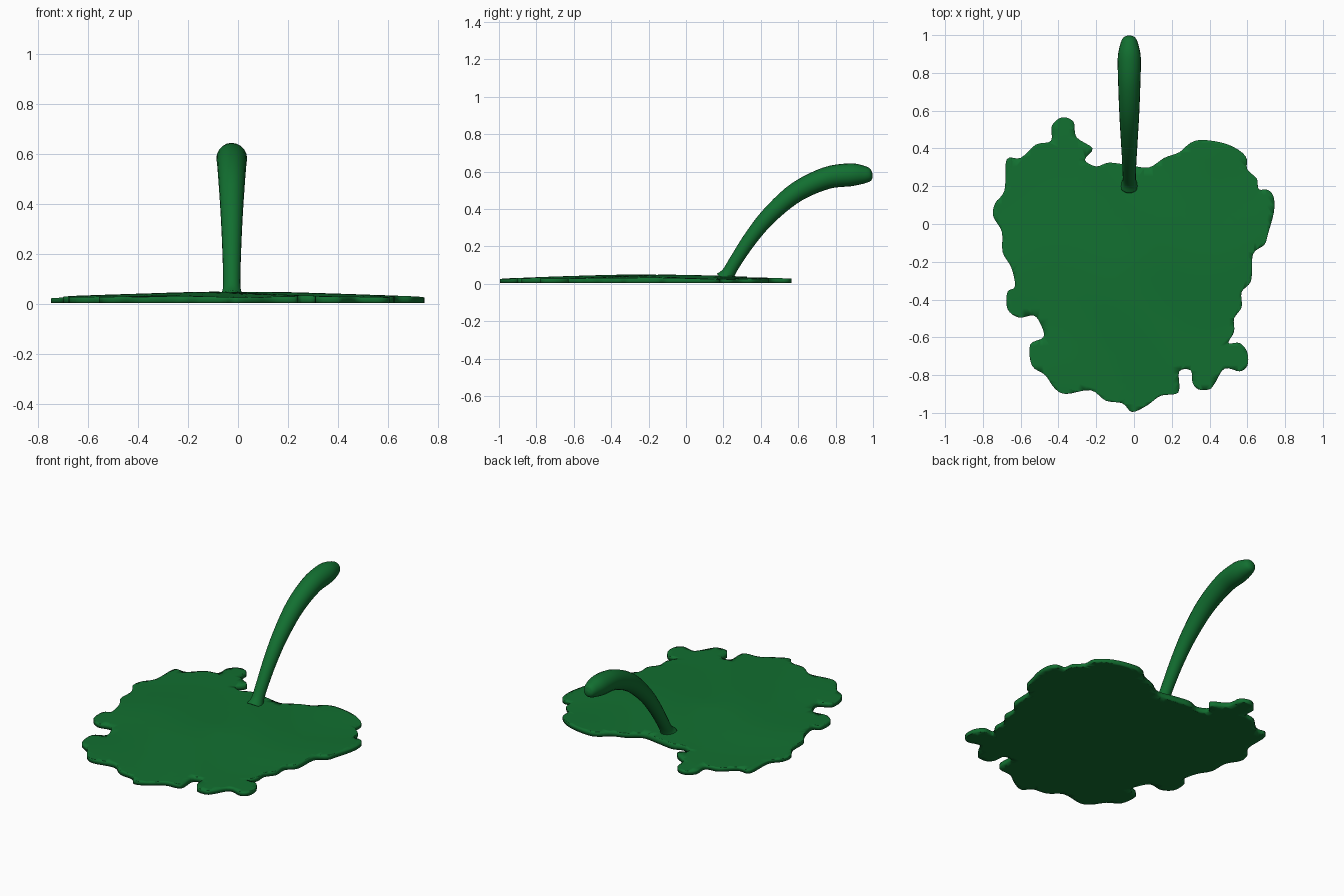
import bpy, bmesh, math
from mathutils import Vector

if "Cube" in bpy.data.objects:
    bpy.data.objects.remove(bpy.data.objects["Cube"])

green = bpy.data.materials.new("leaf_green")
green.diffuse_color = (0.006, 0.16, 0.03, 1)
green.use_nodes = True
green.node_tree.nodes["Principled BSDF"].inputs["Base Color"].default_value = green.diffuse_color


def spline(pts, steps, closed):
    """Catmull-Rom interpolation through points of any dimension."""
    n, out = len(pts), []
    P = lambda i: Vector(pts[i % n] if closed else pts[max(0, min(n - 1, i))])
    for i in range(n if closed else n - 1):
        a, b, c, d = P(i - 1), P(i), P(i + 1), P(i + 2)
        for k in range(steps):
            t = k / steps
            out.append(0.5 * (2 * b + (c - a) * t + (2 * a - 5 * b + 4 * c - d) * t**2
                              + (3 * b - a - 3 * c + d) * t**3))
    if not closed:
        out.append(P(n - 1))
    return out


def finish(bm, name):
    bmesh.ops.recalc_face_normals(bm, faces=bm.faces)
    me = bpy.data.meshes.new(name)
    bm.to_mesh(me)
    bm.free()
    me.materials.append(green)
    for p in me.polygons:
        p.use_smooth = True
    ob = bpy.data.objects.new(name, me)
    bpy.context.collection.objects.link(ob)
    return ob


# Leaf blade: lobed outline, clockwise from the notch by the stem
outline = [
    (-.02, .31), (.08, .30), (.16, .35), (.24, .38), (.30, .43), (.37, .445), (.50, .42),
    (.59, .36), (.60, .29), (.65, .24), (.66, .185), (.71, .18), (.74, .14), (.74, .06),
    (.71, -.05), (.69, -.11), (.63, -.16), (.62, -.30), (.57, -.36), (.57, -.44),
    (.53, -.50), (.53, -.57), (.50, -.63), (.56, -.63), (.60, -.68), (.60, -.75),
    (.56, -.78), (.48, -.765), (.43, -.84), (.40, -.875), (.34, -.875), (.31, -.84),
    (.30, -.775), (.24, -.78), (.24, -.87), (.22, -.90), (.14, -.91), (.07, -.96),
    (-.01, -.995), (-.06, -.95), (-.15, -.935), (-.23, -.88), (-.36, -.90), (-.42, -.87),
    (-.47, -.80), (-.54, -.75), (-.55, -.64), (-.48, -.60), (-.49, -.54), (-.53, -.485),
    (-.61, -.495), (-.67, -.45), (-.67, -.36), (-.63, -.33), (-.65, -.23), (-.695, -.15),
    (-.70, -.04), (-.745, .04), (-.735, .11), (-.685, .18), (-.675, .34), (-.60, .35),
    (-.52, .42), (-.44, .44), (-.435, .52), (-.38, .565), (-.32, .54), (-.305, .46),
    (-.22, .40), (-.26, .34), (-.20, .305), (-.13, .325)]


def blade_top(x, y):
    dome = 0.027 * max(0, 1 - math.hypot(x / 0.8, (y + 0.2) / 0.85)) ** 0.9
    ripple = 0.0025 * math.sin(9 * y + 4 * x + 2 * math.sin(5 * x))
    return 0.025 + dome + ripple


bm = bmesh.new()
face = bm.faces.new([bm.verts.new((p.x, p.y, 0)) for p in spline(outline, 4, True)])
bmesh.ops.inset_region(bm, faces=[face], thickness=0.012, use_even_offset=False, use_boundary=True)
bmesh.ops.triangulate(bm, faces=bm.faces[:])
# grid cuts give the blade enough points to undulate
for axis in (Vector((1, 0, 0)), Vector((0, 1, 0))):
    for i in range(-20, 21):
        bmesh.ops.bisect_plane(bm, geom=bm.verts[:] + bm.edges[:] + bm.faces[:],
                               plane_co=axis * (i * 0.05 + 0.003), plane_no=axis)
rim = {v for v in bm.verts if v.is_boundary}
top = [v for v in bm.verts if v not in rim]
copy = bmesh.ops.duplicate(bm, geom=bm.verts[:] + bm.edges[:] + bm.faces[:])
under = [v for v in copy["geom"] if isinstance(v, bmesh.types.BMVert)]
for v in under:
    v.co.z = 0.018 if v.is_boundary else 0.004
for v in rim:
    v.co.z = 0.018
for v in top:
    v.co.z = blade_top(v.co.x, v.co.y)
bmesh.ops.remove_doubles(bm, verts=bm.verts[:], dist=0.0005)
finish(bm, "leaf_blade")

# Stem: arched tube that thickens to a rounded tip; points are (y, z, radius)
stem = [(.205, .025, .05), (.228, .06, .036), (.27, .13, .035), (.35, .25, .039),
        (.45, .37, .045), (.59, .49, .053), (.75, .565, .059), (.88, .583, .061),
        (.95, .583, .048), (.985, .58, .033), (.997, .58, .012)]
path = spline(stem, 5, False)
bm = bmesh.new()
SIDES, rings = 20, []
for i, p in enumerate(path):
    d = path[min(i + 1, len(path) - 1)] - path[max(i - 1, 0)]
    n = Vector((0, -d.y, d.x)).normalized()
    ring = []
    for k in range(SIDES):
        a = 2 * math.pi * k / SIDES
        co = Vector((-.025, p.x, p.y)) + p.z * (Vector((math.cos(a), 0, 0)) + n * math.sin(a))
        co.z = max(co.z, 0.01)
        ring.append(bm.verts.new(co))
    rings.append(ring)
for a, b in zip(rings, rings[1:]):
    for k in range(SIDES):
        bm.faces.new((a[k], a[(k + 1) % SIDES], b[(k + 1) % SIDES], b[k]))
bm.faces.new(rings[0])
bm.faces.new(rings[-1])
finish(bm, "stem")
